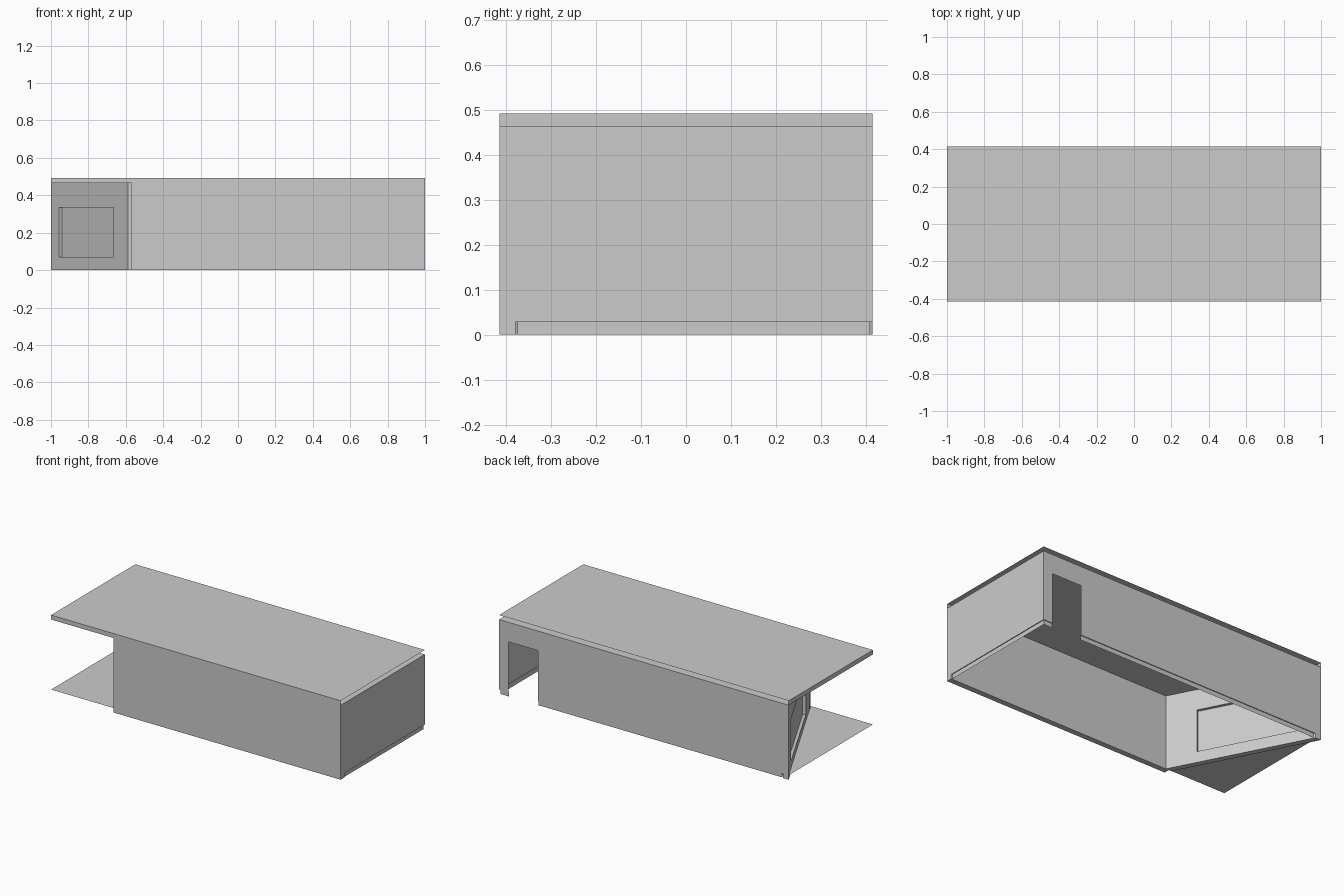
import bpy, bmesh
from mathutils import Vector

if "Cube" in bpy.data.objects:
    bpy.data.objects.remove(bpy.data.objects["Cube"])

W, D = 1.0, 0.415          # half length, half depth
ROOF, CEIL, SILL = 0.493, 0.465, 0.028
T = 0.035                  # thick wall


def mesh_object(name, faces):
    """Object from a list of faces, each a list of points."""
    bm = bmesh.new()
    for f in faces:
        bm.faces.new([bm.verts.new(p) for p in f])
    bmesh.ops.remove_doubles(bm, verts=bm.verts, dist=1e-5)
    me = bpy.data.meshes.new(name)
    bm.to_mesh(me)
    bm.free()
    ob = bpy.data.objects.new(name, me)
    bpy.context.collection.objects.link(ob)
    return ob


def strip(a, b, z0, z1):
    """Upright rectangle between two plan points."""
    return [(*a, z0), (*b, z0), (*b, z1), (*a, z1)]


def prism(name, plan, z0, z1):
    """Closed solid from a counter-clockwise plan outline."""
    n = len(plan)
    faces = [strip(plan[i], plan[(i + 1) % n], z0, z1) for i in range(n)]
    faces.append([(*p, z1) for p in plan])
    faces.append([(*p, z0) for p in reversed(plan)])
    return mesh_object(name, faces)


# Roof: shallow box left open on the right and back sides
corners = [(-W, -D), (W, -D), (W, D), (-W, D)]
mesh_object("roof", [
    [(*p, ROOF) for p in corners],
    [(*p, CEIL) for p in reversed(corners)],
    strip(corners[0], corners[1], CEIL, ROOF),
    strip(corners[3], corners[0], CEIL, ROOF),
])

# Front wall
fx = -0.57
prism("front_wall", [(fx, -D), (W, -D), (W, -D + T), (fx, -D + T)], 0, CEIL)

# Angled wall across the left front corner
start, end = Vector((fx, -D)), Vector((-W, D))
along = (end - start).normalized()
inward = Vector((along.y, -along.x))
shift = T / inward.x                       # thickness measured along x
cut = start + (end - start) * (T / (2 * D))
prism_plan = [tuple(cut), (cut.x + shift, cut.y), (-W + shift, D), (-W, D)]
angled = prism("angled_wall", prism_plan, 0, CEIL)

# Window opening and its recessed pane
s0, s1, z0, z1 = 0.207, 0.841, 0.07, 0.335


def on_wall(s, depth):
    return tuple(start + along * s + inward * depth)


cutter = prism("window_cutter", [on_wall(s0, -0.1), on_wall(s0, 0.1),
                                 on_wall(s1, 0.1), on_wall(s1, -0.1)], z0, z1)
cutter.hide_render = True
cutter.hide_viewport = True
cutter.display_type = 'WIRE'
mod = angled.modifiers.new("window_opening", 'BOOLEAN')
mod.operation = 'DIFFERENCE'
mod.solver = 'EXACT'
mod.object = cutter
mesh_object("window_pane", [strip(on_wall(s0, T / 2), on_wall(s1, T / 2), z0, z1)])

# Right wall
mesh_object("right_wall", [strip((W, -D + T), (W, D), SILL, CEIL)])

# Back wall with a doorway notch
bx, d0, d1, dz = -W + shift, 0.73, 0.935, 0.343
outline = [(W, SILL), (W, CEIL), (bx, CEIL), (bx, SILL),
           (d0, SILL), (d0, dz), (d1, dz), (d1, SILL)]
mesh_object("back_wall", [[(x, D, z) for x, z in outline]])

# Base rail running round the inside, interrupted at the door
g = 0.005
inner = [(d1, D), (W, D), (W, -D + T), (cut.x + shift, -D + T), (bx, D), (d0, D)]
rail = [(d1, D - g), (W - g, D - g), (W - g, -D + T + g),
        (cut.x + shift + g / 2, -D + T + g), (bx + 2 * g, D - g), (d0, D - g)]
faces = []
for i in range(len(rail) - 1):
    faces.append(strip(rail[i], rail[i + 1], 0, SILL))
    faces.append([(*p, SILL) for p in (rail[i], rail[i + 1], inner[i + 1], inner[i])])
mesh_object("base_rail", faces)

# Porch floor outside the angled wall
mesh_object("porch_floor", [[(-W, -D, SILL), (fx, -D, SILL), (-W, D, SILL)]])
